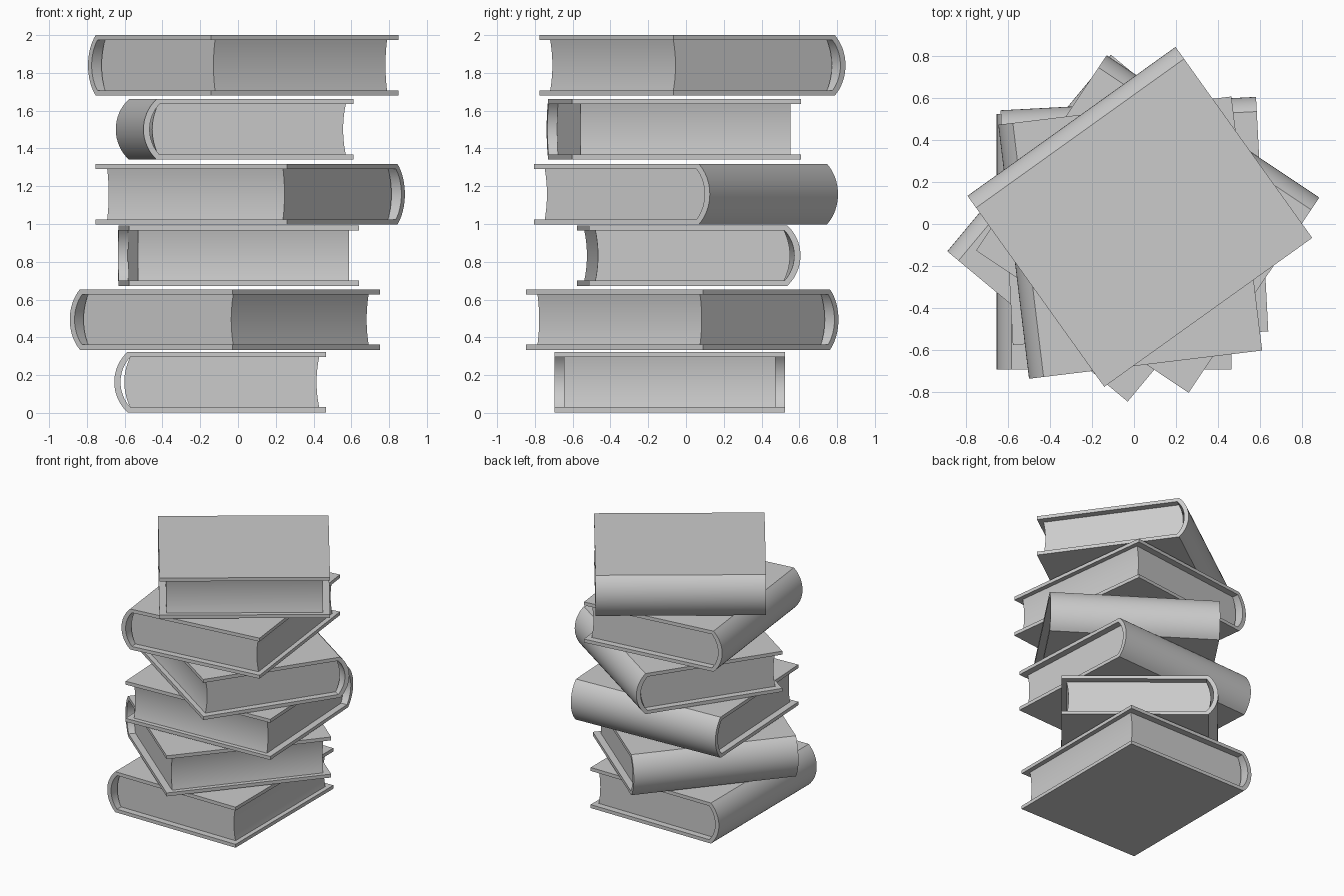
import bpy, bmesh
from math import radians, sin, cos, atan

if "Cube" in bpy.data.objects:
    bpy.data.objects.remove(bpy.data.objects["Cube"])

L, W, H, T = 1.22, 1.12, 0.32, 0.027   # length, width, height, board thickness

def arc(x, sag, z0, z1, n=16):
    """Circular arc from (x, z0) to (x, z1), bulging by sag along -x."""
    h = (z1 - z0) / 2
    half = 2 * atan(abs(sag) / h)
    r = h / sin(half)
    s = 1 if sag > 0 else -1
    pts = []
    for i in range(n + 1):
        a = -half + 2 * half * i / n
        pts.append((x - s * r * (cos(a) - cos(half)), (z0 + z1) / 2 + r * sin(a)))
    return pts

def extrude_profile(name, pts, length):
    bm = bmesh.new()
    face = bm.faces.new([bm.verts.new((x, -length / 2, z)) for x, z in pts])
    res = bmesh.ops.extrude_face_region(bm, geom=[face])
    new = [g for g in res["geom"] if isinstance(g, bmesh.types.BMVert)]
    bmesh.ops.translate(bm, verts=new, vec=(0, length, 0))
    bmesh.ops.recalc_face_normals(bm, faces=bm.faces)
    me = bpy.data.meshes.new(name)
    bm.to_mesh(me)
    bm.free()
    ob = bpy.data.objects.new(name, me)
    bpy.context.collection.objects.link(ob)
    bpy.ops.object.select_all(action='DESELECT')
    ob.select_set(True)
    bpy.context.view_layer.objects.active = ob
    bpy.ops.object.shade_smooth_by_angle(angle=radians(30))
    return ob

def book(i, x, y, z, turn):
    e = W / 2
    # cover: two boards joined by a rounded spine
    cover = ([(e, 0)] + arc(-0.49, 0.07, 0, H) + [(e, H), (e, H - T)]
             + arc(-0.475, 0.052, T, H - T)[::-1] + [(e, T)])
    # page block: rounded back, hollow fore edge
    pages = arc(-0.475, 0.032, T, H - T) + arc(0.525, 0.014, T, H - T)[::-1]
    for name, pts, length in (("book_cover", cover, L), ("book_pages", pages, L - 0.1)):
        ob = extrude_profile(f"{name}_{i}", pts, length)
        ob.location = (x, y, z)
        ob.rotation_euler.z = radians(turn)

# the stack, bottom to top: centre x, y, base z, turn
stack = [(-0.095, -0.085, 0.003, 0),
         (-0.070, -0.020, 0.334, -39.8),
         (0.002, 0.015, 0.673, -87),
         (0.065, 0.000, 0.998, -123.8),
         (-0.018, -0.065, 1.341, 6.9),
         (0.028, 0.034, 1.680, -54.4)]
for i, b in enumerate(stack, 1):
    book(i, *b)
